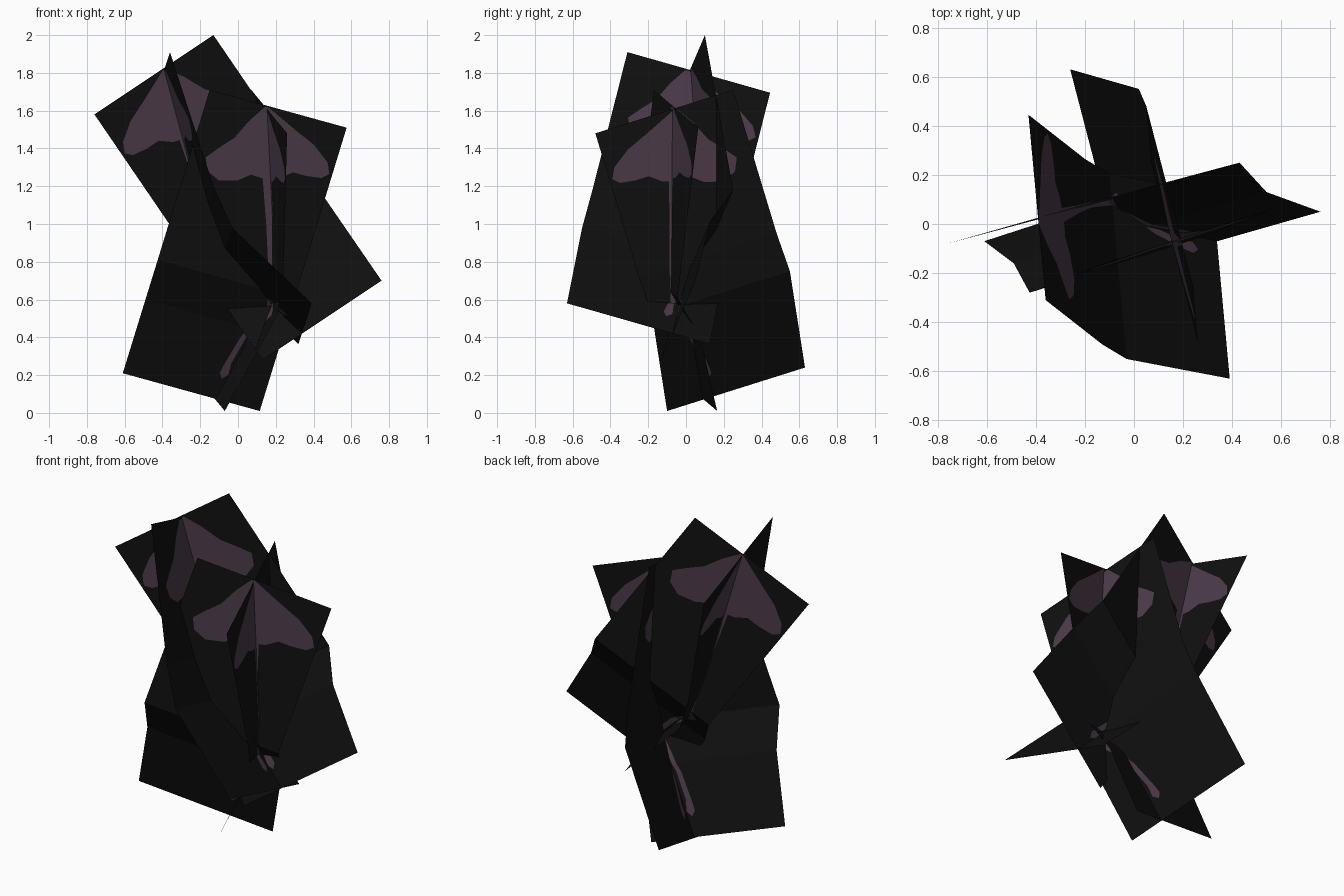
import bpy
from mathutils import Vector
from mathutils.geometry import delaunay_2d_cdt

if "Cube" in bpy.data.objects:
    bpy.data.objects.remove(bpy.data.objects["Cube"])


def material(name, rgb):
    m = bpy.data.materials.new(name)
    m.diffuse_color = (*rgb, 1)
    m.use_nodes = True
    m.node_tree.nodes["Principled BSDF"].inputs["Base Color"].default_value = m.diffuse_color
    return m


BLACK = material("near_black", (0.005, 0.005, 0.005))
PURPLE = material("dusky_purple", (0.07, 0.043, 0.066))

# Mushroom silhouette in card space: u across, v downwards
SHAPE = [
    (.432, .004), (.658, .052), (.818, .084), (.943, .127), (.979, .162),
    (.936, .182), (.829, .189), (.732, .189), (.654, .219), (.609, .225),
    (.701, .380), (.780, .502), (.858, .625), (.903, .652), (.824, .703),
    (.757, .772), (.710, .871), (.714, .911), (.677, .929), (.653, .912),
    (.663, .884), (.719, .777), (.786, .708), (.839, .661), (.826, .629),
    (.754, .506), (.663, .385), (.539, .235), (.454, .233), (.376, .263),
    (.248, .280), (.152, .260), (.112, .218), (.182, .176), (.265, .131),
    (.332, .062), (.407, .006)]


def inside(p, poly):
    hit = False
    for (x1, y1), (x2, y2) in zip(poly, poly[1:] + poly[:1]):
        if (y1 > p[1]) != (y2 > p[1]):
            if p[0] < x1 + (p[1] - y1) * (x2 - x1) / (y2 - y1):
                hit = not hit
    return hit


def card(name, edge, across):
    """Folded card: edge = points down the u=0 side, across = vector to u=1."""
    edge = [Vector(p) for p in edge]
    across = Vector(across)
    # v value of each fold from length along the edge
    run = [0.0]
    for a, b in zip(edge, edge[1:]):
        run.append(run[-1] + (b - a).length)
    vs = [r / run[-1] for r in run]

    def place(u, v):
        i = 0
        while i < len(vs) - 2 and v > vs[i + 1]:
            i += 1
        t = (v - vs[i]) / (vs[i + 1] - vs[i])
        return edge[i].lerp(edge[i + 1], t) + across * u

    # Cut the card along its border, folds and silhouette
    pts, cons = [], []
    n = len(vs)
    for v in vs:
        pts += [Vector((0, v)), Vector((1, v))]
    for i in range(n):
        cons.append((2 * i, 2 * i + 1))
        if i < n - 1:
            cons += [(2 * i, 2 * i + 2), (2 * i + 1, 2 * i + 3)]
    base, k = len(pts), len(SHAPE)
    pts += [Vector(p) for p in SHAPE]
    cons += [(base + i, base + (i + 1) % k) for i in range(k)]
    out = delaunay_2d_cdt(pts, cons, [], 0, 1e-5)
    flat, faces = out[0], out[2]

    me = bpy.data.meshes.new(name)
    me.from_pydata([place(p.x, p.y) for p in flat], [], [list(f) for f in faces])
    me.materials.append(BLACK)
    me.materials.append(PURPLE)
    for poly in me.polygons:
        c = sum((flat[i] for i in poly.vertices), Vector((0, 0))) / len(poly.vertices)
        poly.material_index = int(inside(c, SHAPE))
    ob = bpy.data.objects.new(name, me)
    bpy.context.collection.objects.link(ob)
    return ob


# Short mushroom: two crossed cards
card("short_mushroom_front_card",
     [(-.15, -.17, 1.71), (-.425, -.28, .81), (-.49, -.16, .60), (-.61, -.07, .21)],
     (.725, .235, -.20))
card("short_mushroom_side_card",
     [(.07, .25, 1.71), (.05, .48, .95), (.02, .55, .75), (-.26, .63, .24)],
     (.19, -.73, -.23))

# Tall mushroom: two crossed cards
card("tall_mushroom_front_card",
     [(-.13, .10, 2.0), (.43, .25, 1.18), (.54, .13, 1.02), (.76, .05, .70)],
     (-.63, -.18, -.42))
card("tall_mushroom_side_card",
     [(-.36, -.31, 1.91), (-.13, -.49, 1.20), (-.03, -.55, .98), (.39, -.63, .58)],
     (-.07, .755, -.215))
